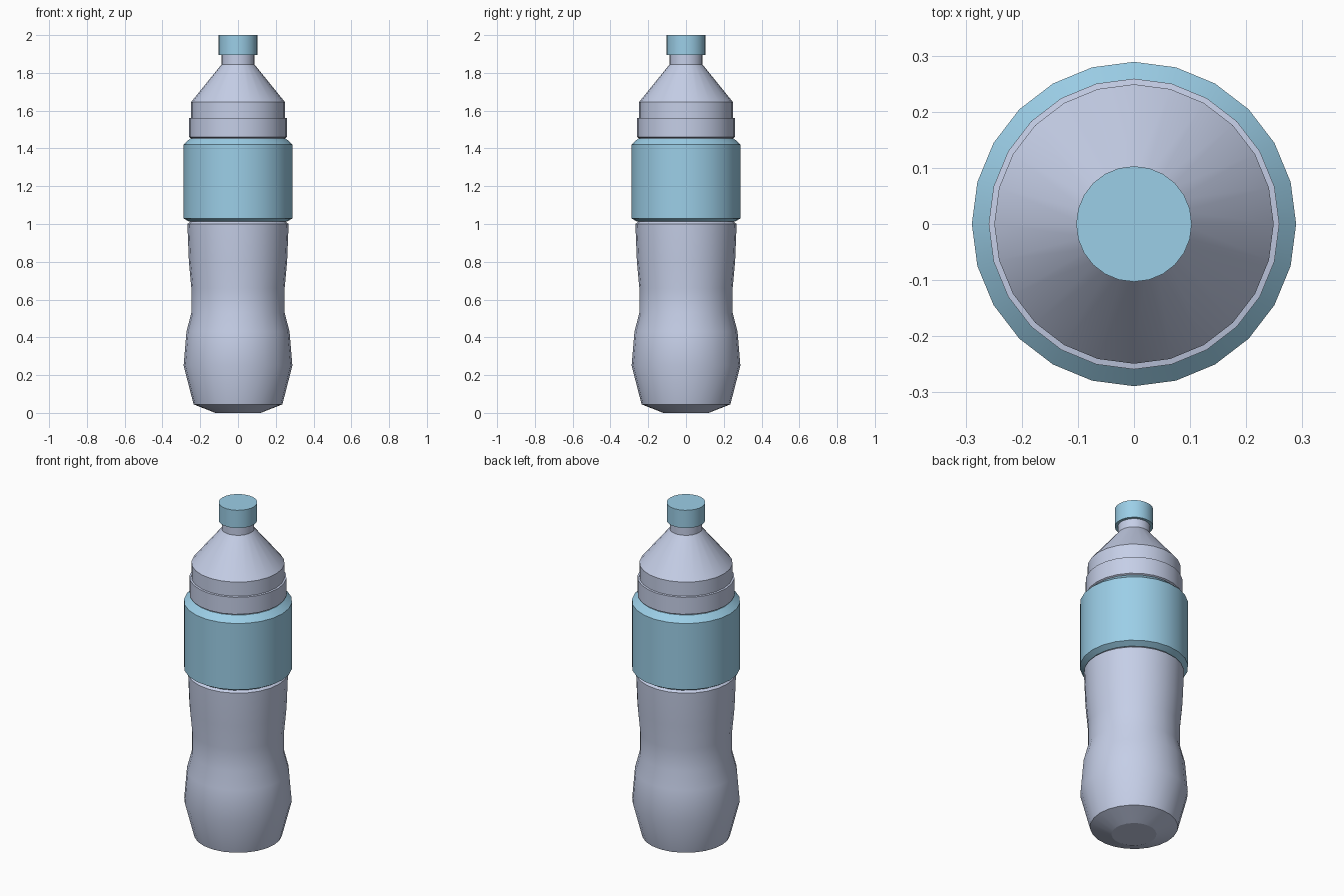
import bpy, bmesh, math

if "Cube" in bpy.data.objects:
    bpy.data.objects.remove(bpy.data.objects["Cube"])

SIDES = 24


def material(name, color):
    mat = bpy.data.materials.new(name)
    mat.diffuse_color = color
    mat.use_nodes = True
    mat.node_tree.nodes["Principled BSDF"].inputs["Base Color"].default_value = mat.diffuse_color
    return mat


def lathe(name, profile, mat, angle=20):
    """Revolve (radius, z) points about z and close both ends."""
    bm = bmesh.new()
    rings = []
    for r, z in profile:
        rings.append([bm.verts.new((r * math.cos(math.tau * i / SIDES),
                                    r * math.sin(math.tau * i / SIDES), z))
                      for i in range(SIDES)])
    for a, b in zip(rings, rings[1:]):
        for i in range(SIDES):
            j = (i + 1) % SIDES
            bm.faces.new((a[i], a[j], b[j], b[i]))
    bm.faces.new(rings[0][::-1])
    bm.faces.new(rings[-1])
    mesh = bpy.data.meshes.new(name)
    bm.to_mesh(mesh)
    bm.free()
    mesh.materials.append(mat)
    obj = bpy.data.objects.new(name, mesh)
    bpy.context.collection.objects.link(obj)
    bpy.ops.object.select_all(action='DESELECT')
    obj.select_set(True)
    bpy.context.view_layer.objects.active = obj
    bpy.ops.object.shade_smooth_by_angle(angle=math.radians(angle))
    return obj


plastic = material("pale_plastic", (0.56, 0.62, 0.80, 1))
blue = material("blue", (0.33, 0.62, 0.80, 1))

# Bottle: base, waist, recess under the label, ridge, shoulder and neck
lathe("bottle", [
    (0.12, 0.0), (0.235, 0.045), (0.288, 0.25), (0.273, 0.43),
    (0.247, 0.53), (0.247, 0.66), (0.26, 0.80), (0.268, 1.0),
    (0.25, 1.015), (0.25, 1.455), (0.259, 1.46), (0.259, 1.56),
    (0.249, 1.562), (0.249, 1.645), (0.087, 1.845), (0.087, 1.90)], plastic)

# Label sleeve with bevelled rims
lathe("label_sleeve", [
    (0.26, 1.013), (0.289, 1.03), (0.289, 1.42), (0.253, 1.453)], blue)

# Screw cap
lathe("cap", [(0.103, 1.895), (0.103, 2.0)], blue)
